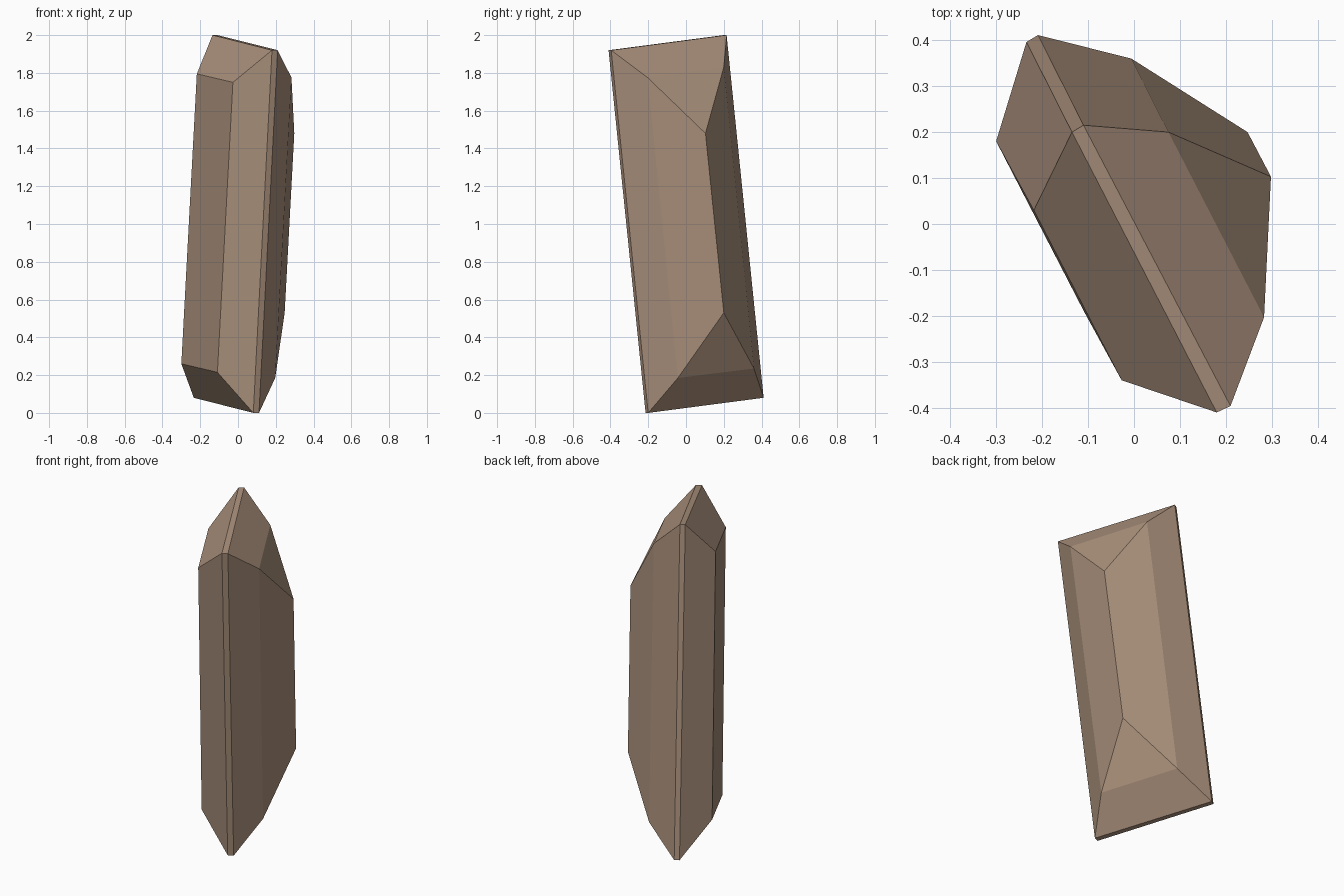
import bpy, bmesh, math
from mathutils import Vector

if "Cube" in bpy.data.objects:
    bpy.data.objects.remove(bpy.data.objects["Cube"])

# Leaning, chamfered stone shard: convex solid from a few facet corner groups
top_ridge = [(-0.135, 0.20, 2.0), (-0.11, 0.215, 2.0),
             (0.18, -0.41, 1.92), (0.21, -0.396, 1.92)]
lean = Vector((-0.099, 0.196, -1.92))            # top ridge to bottom ridge
bottom_ridge = [Vector(p) + lean for p in top_ridge]
left_facet = [(-0.30, 0.18, 0.26), (-0.218, 0.03, 1.795),
              (-0.027, -0.34, 1.75), (-0.109, -0.19, 0.215)]
right_facets = [(-0.006, 0.36, 0.235), (0.075, 0.20, 1.83),
                (0.283, -0.203, 1.775), (0.197, -0.043, 0.185)]
right_keel = [(0.298, 0.103, 1.48), (0.247, 0.20, 0.53)]

bm = bmesh.new()
for p in [*top_ridge, *bottom_ridge, *left_facet, *right_facets, *right_keel]:
    bm.verts.new(p)
bmesh.ops.convex_hull(bm, input=bm.verts)

# Merge the triangulated hull into clean flat facets
bmesh.ops.dissolve_limit(bm, angle_limit=math.radians(3),
                         verts=bm.verts, edges=bm.edges)
bmesh.ops.recalc_face_normals(bm, faces=bm.faces)

mesh = bpy.data.meshes.new("stone_shard")
bm.to_mesh(mesh)
bm.free()
shard = bpy.data.objects.new("stone_shard", mesh)
bpy.context.collection.objects.link(shard)

# Brown stone
stone = bpy.data.materials.new("brown_stone")
stone.diffuse_color = (0.40, 0.28, 0.20, 1)
stone.use_nodes = True
stone.node_tree.nodes["Principled BSDF"].inputs["Base Color"].default_value = stone.diffuse_color
mesh.materials.append(stone)
